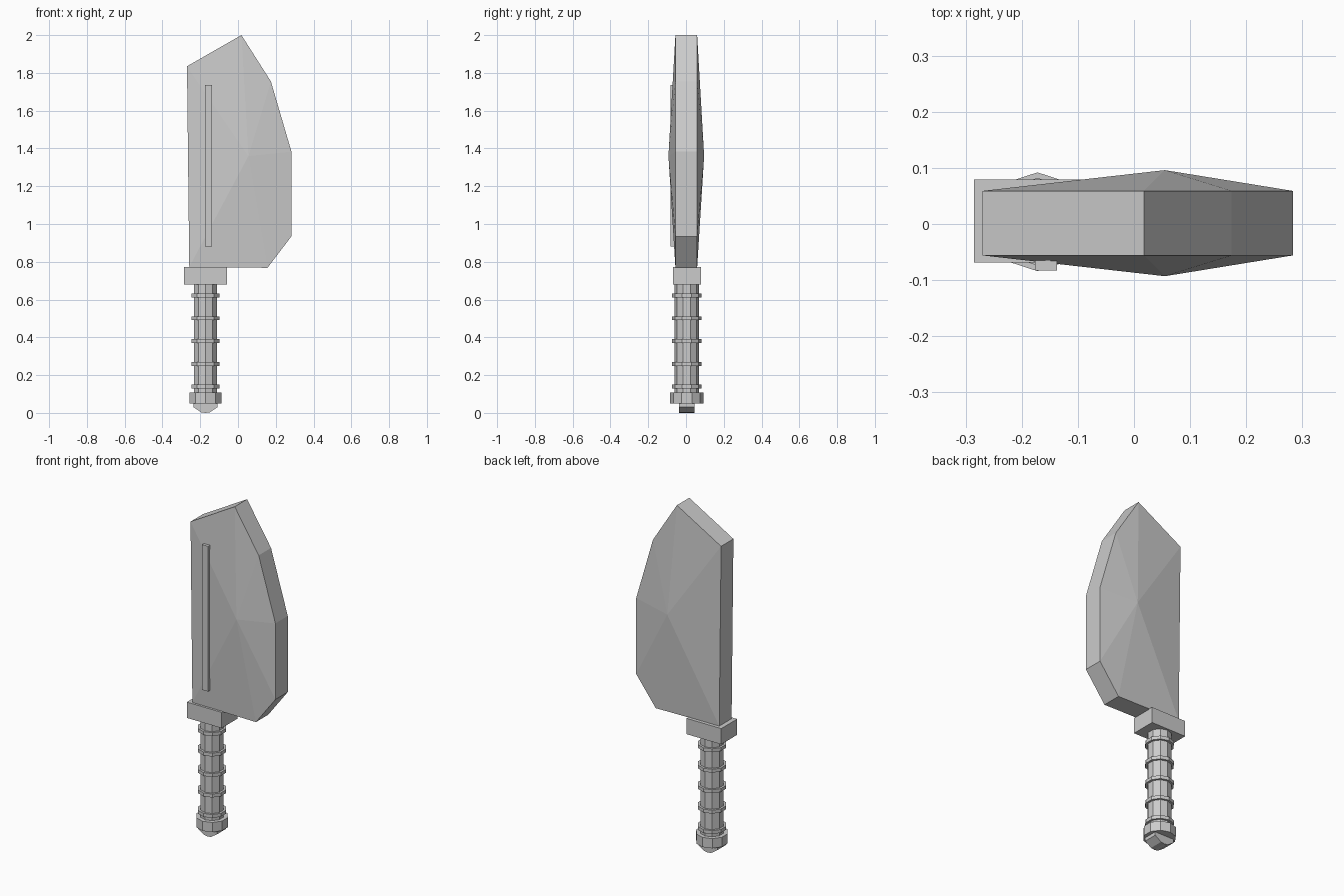
import bpy, bmesh, math

if "Cube" in bpy.data.objects:
    bpy.data.objects.remove(bpy.data.objects["Cube"])

GX, GY = -0.172, 0.004   # grip axis


def finish(name, bm):
    bmesh.ops.recalc_face_normals(bm, faces=bm.faces)
    mesh = bpy.data.meshes.new(name)
    bm.to_mesh(mesh)
    bm.free()
    obj = bpy.data.objects.new(name, mesh)
    bpy.context.collection.objects.link(obj)
    return obj


def box(name, x0, x1, y0, y1, z0, z1):
    bm = bmesh.new()
    bmesh.ops.create_cube(bm, size=1)
    for v in bm.verts:
        v.co = ((x0 + x1) / 2 + v.co.x * (x1 - x0),
                (y0 + y1) / 2 + v.co.y * (y1 - y0),
                (z0 + z1) / 2 + v.co.z * (z1 - z0))
    return finish(name, bm)


def cylinder(name, r, z0, z1):
    bpy.ops.mesh.primitive_cylinder_add(vertices=10, radius=r, depth=z1 - z0,
                                        location=(GX, GY, (z0 + z1) / 2))
    bpy.context.object.name = name


def slab(name, outline, y0, y1, peak=None):
    """Extrude an x-z outline along y; peak = (x, z, rise) raises both faces."""
    bm = bmesh.new()
    rims = [[bm.verts.new((x, y, z)) for x, z in outline] for y in (y0, y1)]
    n = len(outline)
    for i in range(n):
        j = (i + 1) % n
        bm.faces.new((rims[0][i], rims[0][j], rims[1][j], rims[1][i]))
    for rim, y, side in zip(rims, (y0, y1), (-1, 1)):
        if peak:
            tip = bm.verts.new((peak[0], y + side * peak[2], peak[1]))
            for i in range(n):
                bm.faces.new((rim[i], rim[(i + 1) % n], tip))
        else:
            bm.faces.new(rim)
    return finish(name, bm)


# Broad faceted blade, thickest at the middle
slab("blade", [(-0.27, 1.835), (0.018, 2.0), (0.174, 1.755), (0.283, 1.383),
               (0.283, 0.935), (0.156, 0.768), (-0.258, 0.773)],
     -0.056, 0.059, peak=(0.055, 1.36, 0.037))

# Raised strip on the front face only
box("blade_strip", -0.176, -0.137, -0.083, -0.05, 0.88, 1.735)

# Guard
box("guard", -0.285, -0.058, -0.069, 0.079, 0.68, 0.773)

# Grip with evenly spaced rings
cylinder("grip", 0.065, 0.1, 0.69)
for i in range(5):
    z = 0.139 + 0.1205 * i
    cylinder(f"grip_ring_{i + 1}", 0.078, z - 0.01, z + 0.01)

# Pommel and its rounded end lug
cylinder("pommel", 0.088, 0.05, 0.107)
slab("pommel_lug", [(-0.235, 0.06), (-0.235, 0.03), (-0.195, 0.003), (-0.172, 0.0),
                    (-0.149, 0.003), (-0.109, 0.03), (-0.109, 0.06)], -0.038, 0.044)
